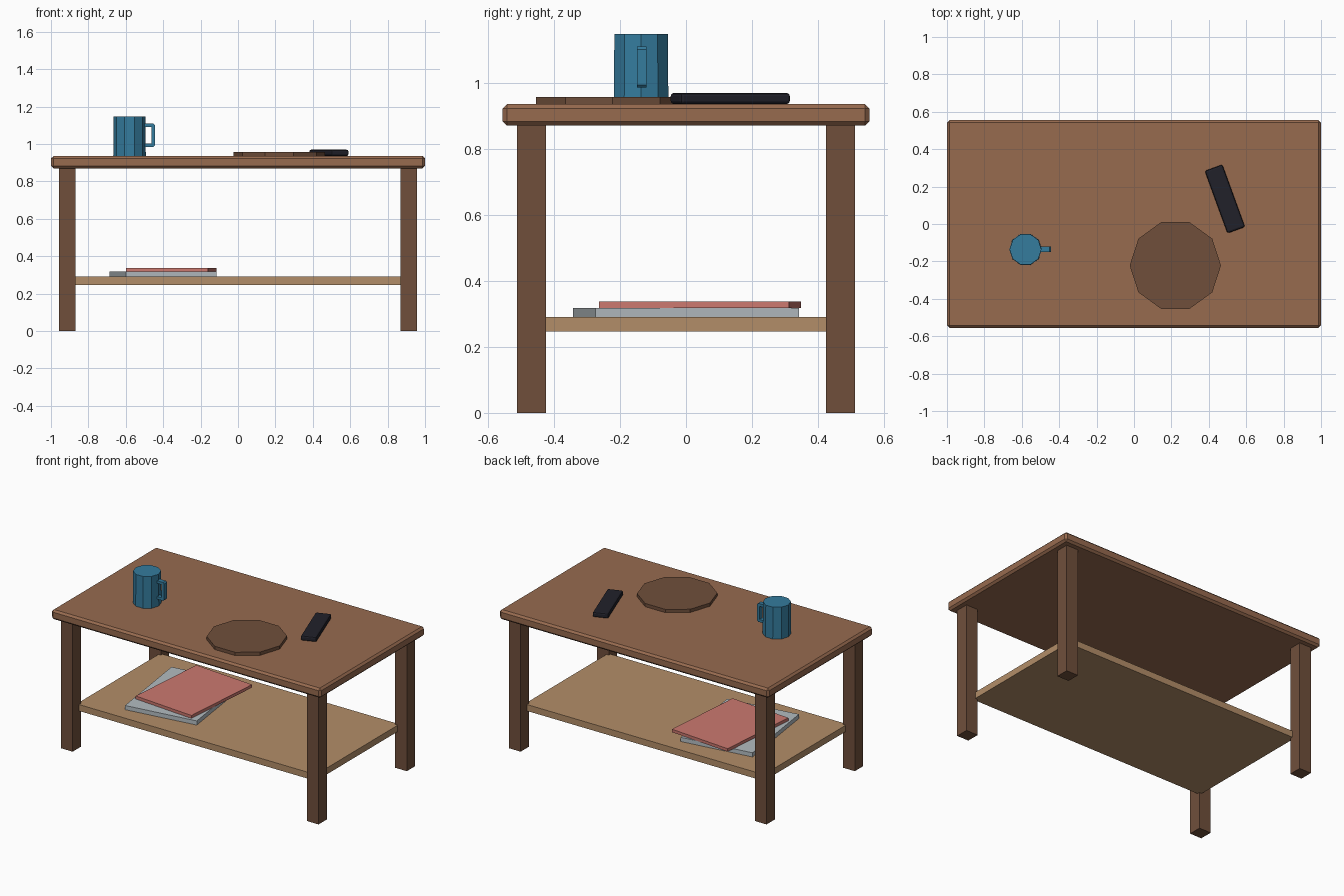
import bpy
import bmesh
from math import radians
from mathutils import Matrix

default = bpy.data.objects.get("Cube")
if default:
    bpy.data.objects.remove(default, do_unlink=True)


def material(name, r, g, b):
    mat = bpy.data.materials.new(name)
    mat.use_nodes = True
    mat.diffuse_color = (r, g, b, 1)
    mat.node_tree.nodes["Principled BSDF"].inputs["Base Color"].default_value = (r, g, b, 1)
    return mat


warm_wood = material("warm wood", 0.31, 0.145, 0.078)
dark_wood = material("dark wood", 0.16, 0.078, 0.044)
light_wood = material("light wood", 0.45, 0.27, 0.14)
blue = material("blue glaze", 0.035, 0.2, 0.34)
black = material("black plastic", 0.015, 0.015, 0.023)
grey = material("grey cover", 0.45, 0.5, 0.53)
red = material("red cover", 0.6, 0.19, 0.16)


def add_object(name, bm, mat, location, turn=0):
    mesh = bpy.data.meshes.new(name)
    bmesh.ops.recalc_face_normals(bm, faces=bm.faces)
    bm.to_mesh(mesh)
    bm.free()
    mesh.materials.append(mat)
    obj = bpy.data.objects.new(name, mesh)
    obj.location = location
    obj.rotation_euler.z = radians(turn)
    bpy.context.collection.objects.link(obj)
    return obj


def box(name, size, base, mat, turn=0, bevel=0, segments=1):
    """Box standing on the point base."""
    bm = bmesh.new()
    bmesh.ops.create_cube(bm, size=1)
    bmesh.ops.scale(bm, vec=size, verts=bm.verts)
    bmesh.ops.translate(bm, vec=(0, 0, size[2] / 2), verts=bm.verts)
    obj = add_object(name, bm, mat, base, turn)
    if bevel:
        mod = obj.modifiers.new("edge", "BEVEL")
        mod.width, mod.segments = bevel, segments
    return obj


def prism(name, bottom_r, top_r, height, base, mat, sides=10):
    """Faceted round part standing on the point base."""
    bm = bmesh.new()
    bmesh.ops.create_cone(bm, cap_ends=True, segments=sides, radius1=bottom_r,
                          radius2=top_r, depth=height,
                          matrix=Matrix.Translation((0, 0, height / 2)))
    # Put a corner on the y axis
    bmesh.ops.rotate(bm, matrix=Matrix.Rotation(radians(90), 3, "Z"), verts=bm.verts)
    return add_object(name, bm, mat, base)


# Table
TOP = 0.935
box("tabletop", (2, 1.11, 0.065), (0, 0, 0.87), warm_wood, bevel=0.013)
box("shelf", (1.776, 0.886, 0.043), (0, 0, 0.247), light_wood)
for side, x in (("left", 0.913), ("right", -0.913)):
    for end, y in (("front", -0.468), ("back", 0.468)):
        box(f"{end}_{side}_leg", (0.087, 0.087, 0.871), (x, y, 0), dark_wood)

# Things on the tabletop
prism("plate", 0.244, 0.244, 0.022, (0.221, -0.222, TOP), dark_wood)
box("remote_control", (0.1, 0.355, 0.034), (0.486, 0.134, TOP), black,
    turn=20, bevel=0.01, segments=2)
prism("mug_body", 0.087, 0.085, 0.213, (-0.58, -0.136, TOP), blue)

# Mug handle: a chamfered strip swept along a C shape
outer = [(-0.51, 1.109), (-0.452, 1.109), (-0.444, 1.101),
         (-0.444, 0.993), (-0.452, 0.985), (-0.51, 0.985)]
inner = [(-0.51, 1.091), (-0.462, 1.091), (-0.462, 1.091),
         (-0.462, 1.003), (-0.462, 1.003), (-0.51, 1.003)]
bm = bmesh.new()
rings = []
for (xo, zo), (xi, zi) in zip(outer, inner):
    rings.append([bm.verts.new(p) for p in (
        (xo, -0.015, zo), (xo, 0.015, zo), (xi, 0.015, zi), (xi, -0.015, zi))])
for a, b in zip(rings, rings[1:]):
    for i in range(4):
        j = (i + 1) % 4
        bm.faces.new((a[i], a[j], b[j], b[i]))
bm.faces.new(rings[0])
bm.faces.new(rings[-1])
bmesh.ops.remove_doubles(bm, verts=bm.verts, dist=0.0001)
add_object("mug_handle", bm, blue, (0, -0.134, 0))

# Magazines on the shelf
box("lower_magazine", (0.49, 0.623, 0.028), (-0.4, 0, 0.29), grey, turn=8)
box("upper_magazine", (0.44, 0.578, 0.02), (-0.357, 0.042, 0.318), red, turn=-4.7)
